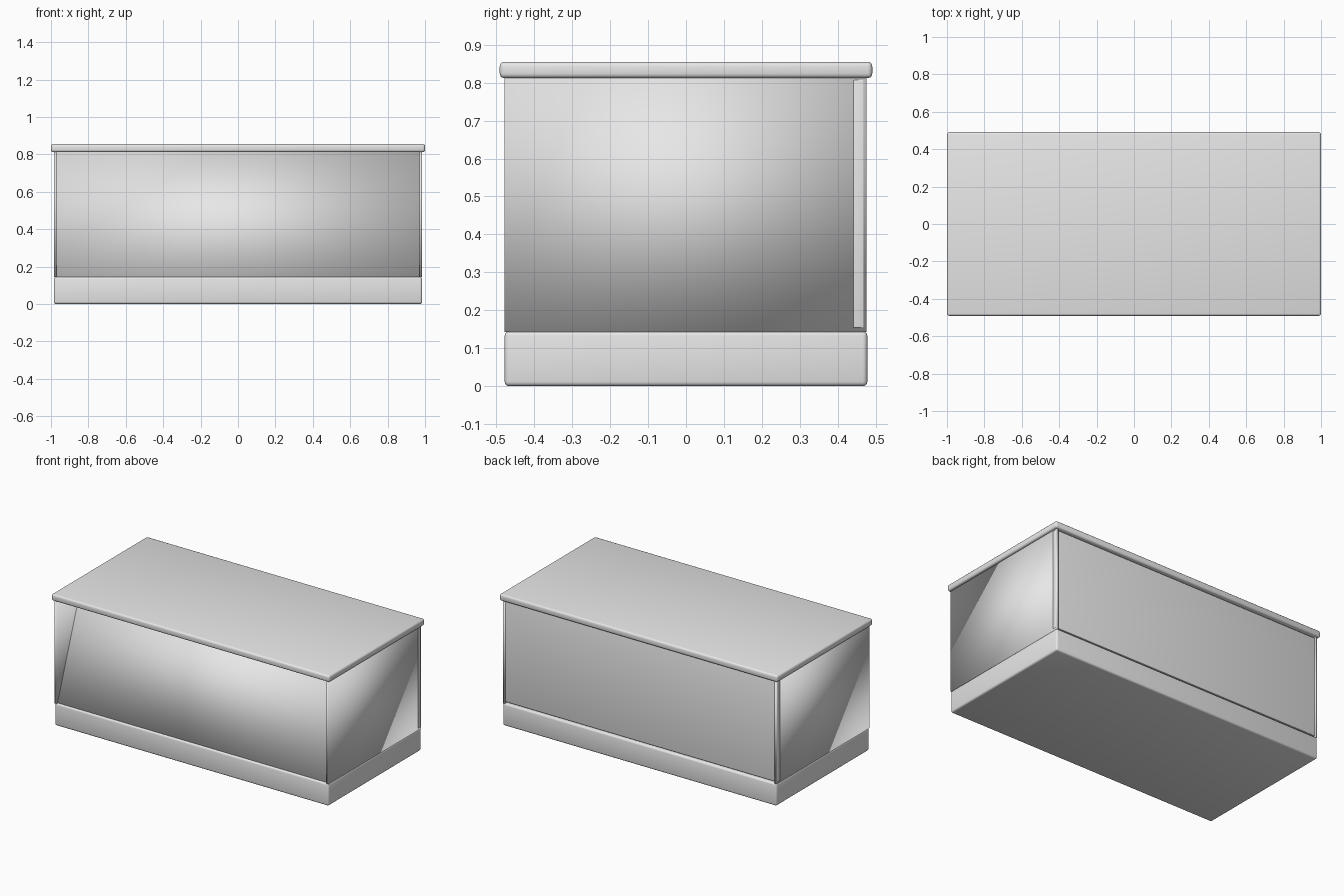
import bpy
from math import radians

default = bpy.data.objects.get("Cube")
if default:
    bpy.data.objects.remove(default, do_unlink=True)

# Single light grey finish
grey = bpy.data.materials.new("light_grey")
grey.use_nodes = True
colour = (0.8, 0.8, 0.8, 1)
grey.diffuse_color = colour
grey.node_tree.nodes["Principled BSDF"].inputs["Base Color"].default_value = colour


def box(name, low, high, bevel=0):
    """Box between two corners, softly shaded, with optional rounded edges."""
    centre = [(a + b) / 2 for a, b in zip(low, high)]
    bpy.ops.mesh.primitive_cube_add(size=1, location=centre)
    obj = bpy.context.object
    obj.name = name
    obj.scale = [b - a for a, b in zip(low, high)]
    bpy.ops.object.transform_apply(location=False, rotation=False, scale=True)
    obj.data.materials.append(grey)
    if bevel:
        mod = obj.modifiers.new("rounded_edges", "BEVEL")
        mod.width = bevel
        mod.segments = 3
        bpy.ops.object.modifier_apply(modifier=mod.name)
        bpy.ops.object.shade_smooth_by_angle()
    else:
        obj.data.shade_smooth()
    return obj


# Plinth and overhanging lid
box("base", (-0.985, -0.478, 0), (0.985, 0.478, 0.145), 0.012)
box("lid", (-1, -0.491, 0.812), (1, 0.491, 0.855), 0.012)

# Thin side panels
for name, x in (("right_side", -0.977), ("left_side", 0.977)):
    box(name, (x - 0.007, -0.478, 0.143), (x + 0.007, 0.476, 0.816))

# Front panel leaning back between the sides
front = box("front_panel", (-0.972, -0.348, 0.12), (0.972, -0.318, 0.83))
front.rotation_euler.x = radians(-20)

# Back board whose ends show through the sides
box("back_board", (-0.985, 0.44, 0.153), (0.985, 0.47, 0.808), 0.004)
